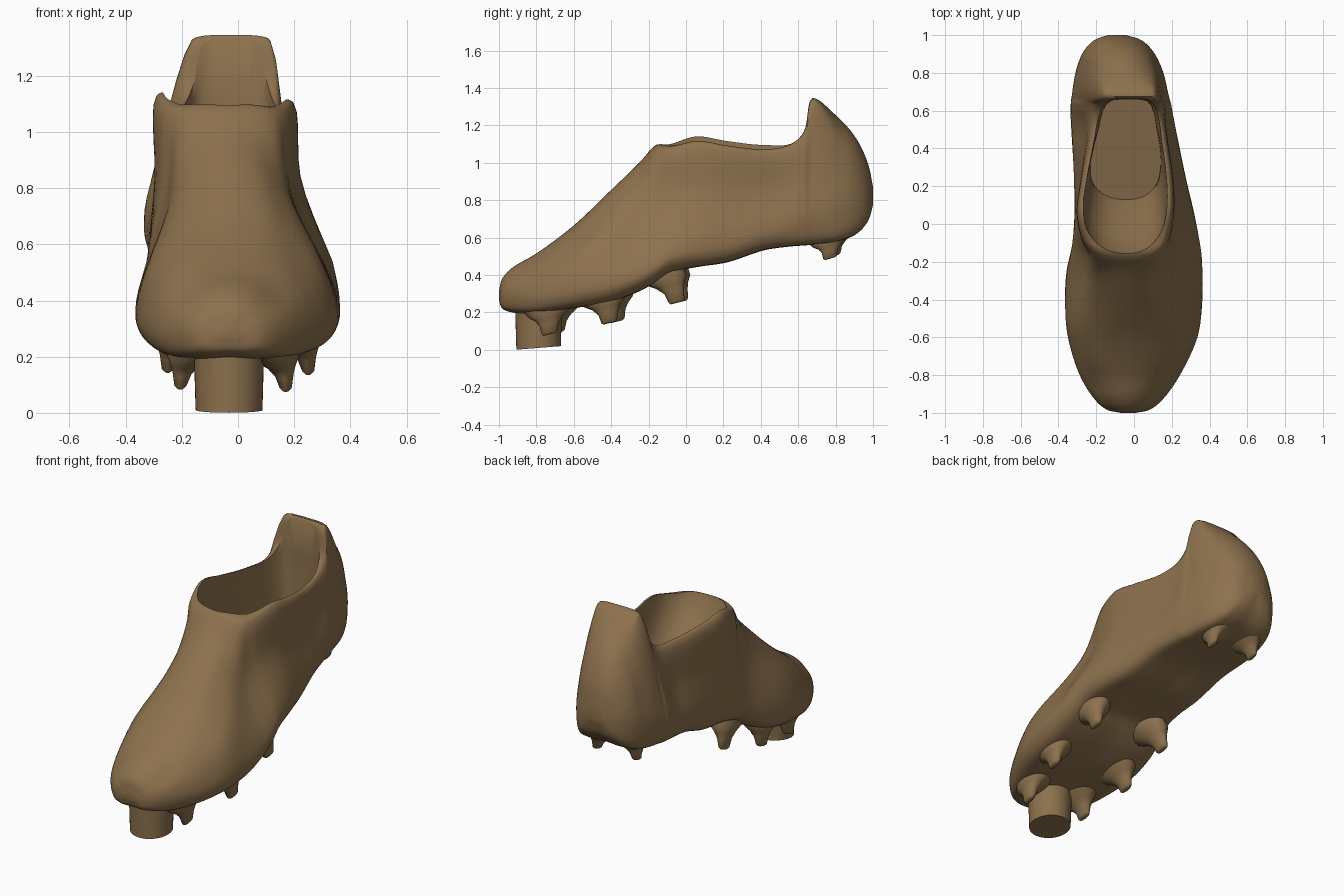
import bpy, bmesh, math
from mathutils import Vector

if "Cube" in bpy.data.objects:
    bpy.data.objects.remove(bpy.data.objects["Cube"])

brown = bpy.data.materials.new("brown leather")
brown.diffuse_color = (0.265, 0.165, 0.075, 1)
brown.use_nodes = True
brown.node_tree.nodes["Principled BSDF"].inputs["Base Color"].default_value = brown.diffuse_color


def spline(pts, n, closed=False):
    """Centripetal Catmull-Rom through points of any dimension."""
    pts = [Vector(p) for p in pts]
    if closed:
        P = [pts[-1]] + pts + pts[:2]
    else:
        P = [pts[0] * 2 - pts[1]] + pts + [pts[-1] * 2 - pts[-2]]
    out = []
    for i in range(1, len(P) - 2):
        q = P[i - 1:i + 3]
        t = [0]
        for a, b in zip(q, q[1:]):
            t.append(t[-1] + max((b - a).length, 1e-5) ** 0.5)
        for k in range(n):
            u = t[1] + (t[2] - t[1]) * k / n
            lv = q
            for d in (1, 2, 3):
                nx = []
                for j in range(4 - d):
                    lo, hi = (t[j], t[j + d]) if d < 3 else (t[1], t[2])
                    f = (u - lo) / (hi - lo)
                    nx.append(lv[j] * (1 - f) + lv[j + 1] * f)
                lv = nx
            out.append(lv[0])
    if not closed:
        out.append(pts[-1])
    return out


def smooth(ob, angle=50):
    bpy.ops.object.select_all(action='DESELECT')
    ob.select_set(True)
    bpy.context.view_layer.objects.active = ob
    bpy.ops.object.shade_smooth_by_angle(angle=math.radians(angle))


def loft(name, rings, angle=50):
    """Skin a list of equal closed rings and cap both ends."""
    bm = bmesh.new()
    rows = [[bm.verts.new(p) for p in r] for r in rings]
    n = len(rows[0])
    for a, b in zip(rows, rows[1:]):
        for i in range(n):
            bm.faces.new((a[i], a[(i + 1) % n], b[(i + 1) % n], b[i]))
    bm.faces.new(rows[0])
    bm.faces.new(rows[-1])
    bmesh.ops.recalc_face_normals(bm, faces=bm.faces)
    me = bpy.data.meshes.new(name)
    bm.to_mesh(me)
    bm.free()
    ob = bpy.data.objects.new(name, me)
    bpy.context.collection.objects.link(ob)
    me.materials.append(brown)
    smooth(ob, angle)
    return ob


def step(a, b, x):
    t = min(1, max(0, (x - a) / (b - a)))
    return t * t * (3 - 2 * t)


# Boot body stations: y, bottom z, top z, widest left/right x, top left/right x
stations = [
    (-1.0, .265, .315, -.07, .01, -.05, -.01),
    (-.98, .22, .385, -.15, .09, -.12, .06),
    (-.92, .20, .445, -.215, .16, -.17, .11),
    (-.8, .195, .515, -.287, .243, -.21, .16),
    (-.6, .22, .665, -.348, .335, -.23, .18),
    (-.4, .255, .855, -.365, .362, -.205, .15),
    (-.25, .31, 1.0, -.357, .362, -.205, .135),
    (-.16, .36, 1.095, -.338, .357, -.215, .14),
    (-.08, .41, 1.10, -.322, .345, -.26, .17),
    (.06, .44, 1.135, -.31, .318, -.29, .195),
    (.22, .465, 1.11, -.315, .28, -.27, .195),
    (.42, .53, 1.088, -.327, .238, -.235, .17),
    (.56, .55, 1.105, -.335, .21, -.21, .15),
    (.63, .555, 1.17, -.335, .197, -.195, .14),
    (.675, .56, 1.345, -.33, .185, -.165, .115),
    (.80, .575, 1.255, -.31, .155, -.19, .10),
    (.90, .61, 1.145, -.275, .11, -.19, .06),
    (.97, .68, 1.005, -.215, .045, -.17, .0),
    (1.0, .77, .87, -.14, -.04, -.12, -.06),
]


def section(s):
    y, zb, zt, xl, xr, tl, tr = s
    h = zt - zb
    heel = step(.44, .74, y)
    nose = 1 - step(-.9, -.7, y)
    collar = step(-.3, -.06, y) * (1 - step(.69, .85, y))
    zw = zb + min(.085 + .06 * heel, .36 * h)
    k = .72 - .50 * step(-.6, -.08, y) + .48 * heel
    drop = h * (.16 + .1 * nose - .135 * collar)
    inner = .55 + .25 * collar
    zm = zb + .58 * (min(h, .58) if y > .3 else h)
    xc, tc = (xl + xr) / 2, (tl + tr) / 2
    tilt = .012 * step(-.2, .05, y) * (1 - step(.4, .6, y))

    def side(x, t, dz, kk):
        return [(xc + (x - xc) * .55, zb + .003 * (1 - nose)),
                (xc + (x - xc) * .88, zb + min(.018, .1 * h)),
                (x, zw), (t + (x - t) * kk, zm), (t, zt - drop + dz),
                (tc + (t - tc) * inner, zt - drop * .25 + dz)]
    right = side(xr, tr, -tilt, k)
    left = side(xl, tl, tilt, min(.78, k + .12 * collar))
    pts = [(xc, zb + .008 * (1 - nose))] + right + [(tc, zt)] + left[::-1]
    return [(p.x, y, p.y) for p in spline(pts, 5, True)]


boot = loft("boot_body", [section(s) for s in spline(stations, 6)])

# Foot opening: outline of the collar, narrowing down to the insole
outline = [(-.04, -.165), (.08, -.13), (.148, -.04), (.175, .1), (.172, .25), (.15, .42),
           (.125, .58), (.088, .65), (-.03, .664), (-.14, .65), (-.183, .58), (-.215, .42),
           (-.248, .25), (-.268, .1), (-.25, -.03), (-.17, -.13)]
rim = spline(outline, 4, True)


def cavity_ring(z, f):
    # f = 0 at the collar, 1 at the insole; the insole rises to the heel
    return [(p.x + (-.04 - p.x) * .16 * f, p.y + (.65 - p.y) * .36 * f, z + .16 * f * (p.y - .25))
            for p in rim]


cutter = loft("opening_cutter", [cavity_ring(z, f) for z, f in
              ((.74, .95), (.755, 1.0), (.79, .92), (.88, .65), (.98, .32), (1.07, .06), (1.12, 0), (1.6, 0))])
cutter.hide_render = True
mod = boot.modifiers.new("opening", 'BOOLEAN')
mod.operation = 'DIFFERENCE'
mod.object = cutter
mod.solver = 'EXACT'
bpy.context.view_layer.objects.active = boot
bpy.ops.object.modifier_apply(modifier=mod.name)
bpy.data.objects.remove(cutter)
smooth(boot)


# Studs: flared oval blades under the sole (x, y, tip z, base z, forward lean)
studs = [(.17, -.73, .082, .24, 0), (.25, -.41, .142, .30, .05), (.24, -.05, .25, .42, .11),
         (-.205, -.69, .09, .24, 0), (-.25, -.37, .15, .30, .05), (-.235, -.03, .255, .42, .11),
         (.06, .77, .487, .61, 0), (-.22, .79, .50, .62, 0)]
for i, (x, y, tip, base, lean) in enumerate(studs):
    big = 1 if y < .5 else .85
    out = 1 if x > -.05 else -1
    rings = []
    for f, rx, ry in ((0, .012, .03), (.06, .022, .042), (.35, .034, .052),
                      (.55, .052, .075), (.72, .075, .11), (1, .09, .145)):
        z = tip + (base - tip) * f
        cx = x - out * .05 * f * f
        cy = y - lean * f * f
        rings.append([(cx + rx * big * math.cos(a), cy + ry * big * math.sin(a),
                       z + .25 * ry * math.sin(a) + .2 * rx * out * math.cos(a) * f)
                      for a in (math.tau * j / 24 for j in range(24))])
    loft("stud_%d" % (i + 1), rings, 60)

# Round support peg under the toe, tipped slightly
peg = []
for z, r in ((.01, .119), (.25, .126)):
    peg.append([(-.032 + r * math.cos(a), -.788 + r * math.sin(a), z + .08 * r * math.sin(a))
                for a in (math.tau * j / 40 for j in range(40))])
loft("support_peg", peg, 40)
